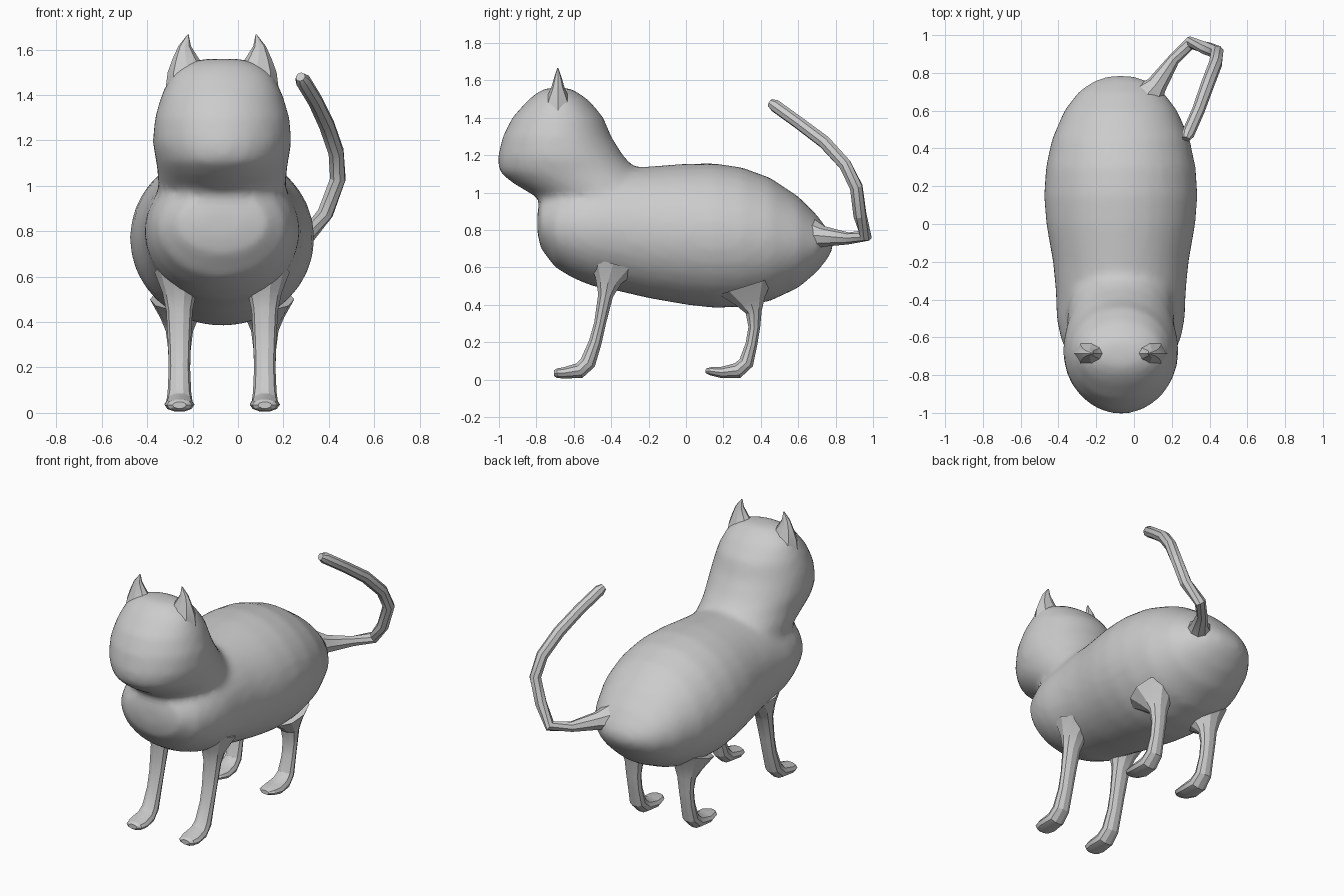
import bpy, bmesh, math
from mathutils import Vector

if "Cube" in bpy.data.objects:
    bpy.data.objects.remove(bpy.data.objects["Cube"])

CX = -0.07  # the body's plane of symmetry
X, Y, Z = Vector((1, 0, 0)), Vector((0, 1, 0)), Vector((0, 0, 1))


def loft(bm, rings, n):
    """Skin elliptical rings given as (centre, u half-axis, v half-axis)."""
    loops = []
    for c, u, v in rings:
        angles = [2 * math.pi * i / n for i in range(n)]
        loops.append([bm.verts.new(c + u * math.cos(a) + v * math.sin(a)) for a in angles])
    for a, b in zip(loops, loops[1:]):
        for i in range(n):
            j = (i + 1) % n
            bm.faces.new((a[i], a[j], b[j], b[i]))
    bm.faces.new(loops[0])
    bm.faces.new(loops[-1])


def tube(bm, pts, n, side):
    """Sweep along (point, width radius, depth radius)."""
    rings = []
    for i, (p, rw, rd) in enumerate(pts):
        t = (pts[min(i + 1, len(pts) - 1)][0] - pts[max(i - 1, 0)][0]).normalized()
        u = (side - t * side.dot(t)).normalized()
        rings.append((p, u * rw, t.cross(u) * rd))
    loft(bm, rings, n)


def finish(bm, name, angle=25):
    bmesh.ops.recalc_face_normals(bm, faces=bm.faces)
    me = bpy.data.meshes.new(name)
    bm.to_mesh(me)
    bm.free()
    ob = bpy.data.objects.new(name, me)
    bpy.context.collection.objects.link(ob)
    bpy.ops.object.select_all(action='DESELECT')
    ob.select_set(True)
    bpy.context.view_layer.objects.active = ob
    bpy.ops.object.shade_smooth_by_angle(angle=math.radians(angle))
    return ob


# Torso sections: y, top z, bottom z, half width
torso = [(-.795, .90, .78, .10), (-.775, .97, .70, .20), (-.70, 1.03, .60, .28),
         (-.60, 1.08, .54, .32), (-.50, 1.10, .50, .34), (-.35, 1.13, .47, .345),
         (-.20, 1.14, .435, .36), (0, 1.155, .40, .395), (.15, 1.157, .383, .407),
         (.30, 1.135, .388, .397), (.45, 1.08, .42, .365), (.60, .98, .49, .30),
         (.70, .88, .575, .225), (.76, .80, .65, .14), (.785, .75, .70, .06)]
# Head and neck sections: z, front y, back y, half width
head = [(.80, -.70, -.20, .26), (.97, -.79, -.12, .28), (1.05, -.925, -.17, .285),
        (1.11, -1.0, -.25, .292), (1.19, -1.007, -.33, .307), (1.30, -.98, -.40, .297),
        (1.40, -.93, -.44, .268), (1.49, -.85, -.515, .225), (1.54, -.79, -.585, .16),
        (1.56, -.74, -.63, .08)]
bm = bmesh.new()
loft(bm, [(Vector((CX, y, (t + b) / 2)), X * w, Z * ((t - b) / 2)) for y, t, b, w in torso], 32)
loft(bm, [(Vector((CX, (f + b) / 2, z)), X * w, Y * ((b - f) / 2)) for z, f, b, w in head], 32)
body = finish(bm, "body_and_head")
fuse = body.modifiers.new("fuse", 'REMESH')
fuse.mode = 'VOXEL'
fuse.voxel_size = 0.025
fuse.use_smooth_shade = True
soften = body.modifiers.new("soften", 'SMOOTH')
soften.factor = 0.5
soften.iterations = 6

# Leg paths in the side plane: y, z, half width, half depth
front_leg = [(-.39, .62, .11, .15), (-.415, .53, .075, .075), (-.43, .45, .058, .042),
             (-.46, .30, .05, .033), (-.485, .20, .047, .036), (-.525, .09, .052, .045),
             (-.57, .048, .058, .044), (-.65, .036, .066, .032), (-.69, .034, .055, .027),
             (-.707, .034, .03, .015)]
back_leg = [(.32, .50, .13, .16), (.345, .42, .085, .085), (.362, .36, .06, .045),
            (.365, .28, .05, .033), (.35, .19, .047, .033), (.322, .09, .052, .042),
            (.275, .048, .058, .044), (.19, .038, .066, .032), (.13, .045, .055, .023),
            (.105, .047, .03, .012)]
# Ear sections: offset from centre, z, half width, half depth
ear = [(.13, 1.42, .12, .10), (.15, 1.50, .09, .065), (.16, 1.56, .058, .036),
       (.165, 1.615, .028, .02), (.15, 1.666, .003, .003)]

for s, side in ((-1, "left"), (1, "right")):
    for name, path in (("front_leg", front_leg), ("back_leg", back_leg)):
        bm = bmesh.new()
        tube(bm, [(Vector((CX + s * .188, y, z)), w, d) for y, z, w, d in path], 10, X)
        finish(bm, f"{name}_{side}")
    bm = bmesh.new()
    loft(bm, [(Vector((CX + s * o, -.685, z)), X * w, Y * d) for o, z, w, d in ear], 8)
    finish(bm, f"ear_{side}")

# Tail path: x, y, z, radius
tail = [(.06, .66, .77, .10), (.12, .735, .765, .055), (.21, .87, .755, .032),
        (.30, .96, .77, .035), (.385, .93, .88, .036), (.44, .91, 1.03, .036),
        (.432, .85, 1.15, .036), (.39, .74, 1.27, .036), (.34, .60, 1.375, .034),
        (.285, .475, 1.465, .034), (.275, .45, 1.48, .022)]
bm = bmesh.new()
tube(bm, [(Vector((x, y, z)), r, r) for x, y, z, r in tail], 8, Vector((1, -.6, .1)))
finish(bm, "tail")
